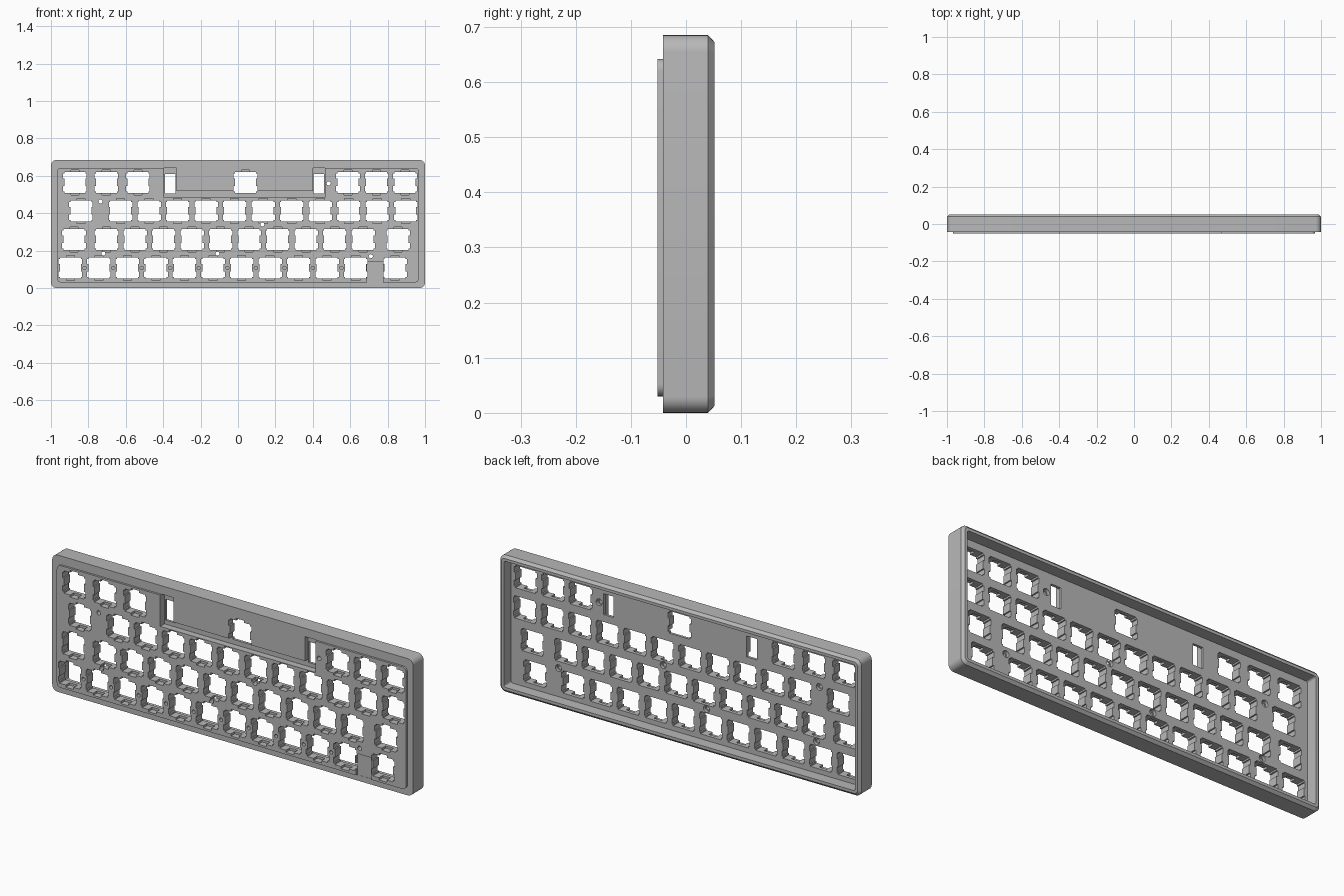
import bpy, bmesh, math

cube = bpy.data.objects.get("Cube")
if cube:
    bpy.data.objects.remove(cube, do_unlink=True)

FRONT, FACE, BACK, FLOOR = -0.052, -0.042, 0.052, -0.005
HEIGHT, PITCH = 0.685, 0.1525

grey = bpy.data.materials.new("case_grey")
grey.use_nodes = True
colour = (0.48, 0.48, 0.48, 1)
grey.diffuse_color = colour
grey.node_tree.nodes["Principled BSDF"].inputs["Base Color"].default_value = colour


def rounded_rect(x, z0, z1, r, steps=6):
    """Outline of a rounded rectangle, symmetric in x."""
    pts = []
    corners = [(x - r, z1 - r), (r - x, z1 - r), (r - x, z0 + r), (x - r, z0 + r)]
    for q, (cx, cz) in enumerate(corners):
        for s in range(steps + 1):
            a = (q + s / steps) * math.pi / 2
            pts.append((cx + r * math.cos(a), cz + r * math.sin(a)))
    return pts


def rect(x0, x1, z0, z1):
    return [(x0, z0), (x1, z0), (x1, z1), (x0, z1)]


def circle(x, z, r, n=16):
    return [(x + r * math.cos(2 * math.pi * i / n), z + r * math.sin(2 * math.pi * i / n))
            for i in range(n)]


def loft(bm, layers):
    """Skin a closed solid through (outline, y) layers."""
    rings = [[bm.verts.new((x, y, z)) for x, z in pts] for pts, y in layers]
    for a, b in zip(rings, rings[1:]):
        for i in range(len(a)):
            j = (i + 1) % len(a)
            bm.faces.new((a[i], a[j], b[j], b[i]))
    bm.faces.new(rings[0][::-1])
    bm.faces.new(rings[-1])


def make_object(name, solids):
    bm = bmesh.new()
    for layers in solids:
        loft(bm, layers)
    bmesh.ops.recalc_face_normals(bm, faces=bm.faces)
    mesh = bpy.data.meshes.new(name)
    bm.to_mesh(mesh)
    bm.free()
    obj = bpy.data.objects.new(name, mesh)
    bpy.context.collection.objects.link(obj)
    return obj


def prism(pts, y0, y1):
    return [(pts, y0), (pts, y1)]


def cut(target, name, solids):
    cutter = make_object(name, solids)
    cutter.hide_render = True
    mod = target.modifiers.new(name, 'BOOLEAN')
    mod.operation, mod.solver, mod.object = 'DIFFERENCE', 'EXACT', cutter
    bpy.context.view_layer.update()
    result = bpy.data.meshes.new_from_object(
        target.evaluated_get(bpy.context.evaluated_depsgraph_get()))
    target.modifiers.clear()
    target.data = result
    bpy.data.objects.remove(cutter, do_unlink=True)


# Case shell: raised plate, outer frame, chamfered back edge, hollow back
plate = rounded_rect(0.968, 0.03, 0.642, 0.022)
outer = rounded_rect(1.0, 0, HEIGHT, 0.03)
bevel = rounded_rect(0.987, 0.013, HEIGHT - 0.013, 0.02)
inner = rounded_rect(0.973, 0.027, HEIGHT - 0.027, 0.01)
case = make_object("keyboard_case", [[
    (plate, FRONT), (plate, FACE), (outer, FACE), (outer, 0.04),
    (bevel, BACK), (inner, BACK), (inner, FLOOR)]])

# Long-key recess: deep ends and lower band around a shallow panel
cut(case, "recess_cut", [prism(
    [(-0.395, 0.485), (0.465, 0.485), (0.465, 0.643), (0.40, 0.643),
     (0.40, 0.52), (-0.33, 0.52), (-0.33, 0.643), (-0.395, 0.643)], -0.1, -0.018)])
cut(case, "panel_cut", [
    prism(rect(-0.335, 0.405, 0.515, 0.6425), -0.1, -0.041),
    prism(rect(0.69, 0.775, 0.029, 0.14), -0.1, -0.041)])
cut(case, "stabiliser_slot_cut", [
    prism(rect(x, x + 0.056, 0.505, 0.61), -0.1, 0.02) for x in (-0.389, 0.404)])

# Key positions, bottom row first
rows = [
    [-0.896 + PITCH * i for i in range(11)] + [0.84],
    [-0.877] + [-0.703 + PITCH * i for i in range(10)] + [0.856],
    [-0.84] + [-0.628 + PITCH * i for i in range(11)],
    [-0.872, -0.704, -0.535, 0.04, 0.588, 0.741, 0.893],
]
keys = [(x, 0.1075 + PITCH * r) for r, row in enumerate(rows) for x in row]


def key_outline(cx, cz, h=0.056, w=0.063, lo=0.02, hi=0.048):
    """Square switch opening with two notches on each side."""
    side = [(h, -h), (h, -hi), (w, -hi), (w, -lo), (h, -lo),
            (h, lo), (w, lo), (w, hi), (h, hi), (h, h)]
    return [(cx + x, cz + z) for x, z in side + [(-x, -z) for x, z in side]]


cut(case, "key_hole_cut", [prism(key_outline(x, z), -0.1, 0.02) for x, z in keys])

# Clip recesses above and below each switch opening
cut(case, "clip_cut", [
    prism(rect(x - 0.022, x + 0.022, z - 0.067, z + 0.067), -0.1, -0.022) for x, z in keys])

# Screw holes with counterbores at the back, and small dimples in the bottom row
screws = [(-0.735, 0.462), (-0.72, 0.185), (-0.11, 0.185),
          (0.13, 0.34), (0.485, 0.56), (0.71, 0.17)]
cut(case, "screw_cut", [
    [(circle(x, z, 0.011), -0.1), (circle(x, z, 0.011), -0.02),
     (circle(x, z, 0.017), -0.02), (circle(x, z, 0.017), 0.03)] for x, z in screws])
cut(case, "dimple_cut", [
    prism(circle(x + PITCH / 2, 0.1075, 0.009), -0.1, -0.03) for x in rows[0][:10]])

# Material and shading
case.data.materials.clear()
case.data.materials.append(grey)
for poly in case.data.polygons:
    poly.material_index = 0
bpy.ops.object.select_all(action='DESELECT')
case.select_set(True)
bpy.context.view_layer.objects.active = case
bpy.ops.object.shade_smooth_by_angle(angle=math.radians(30))
